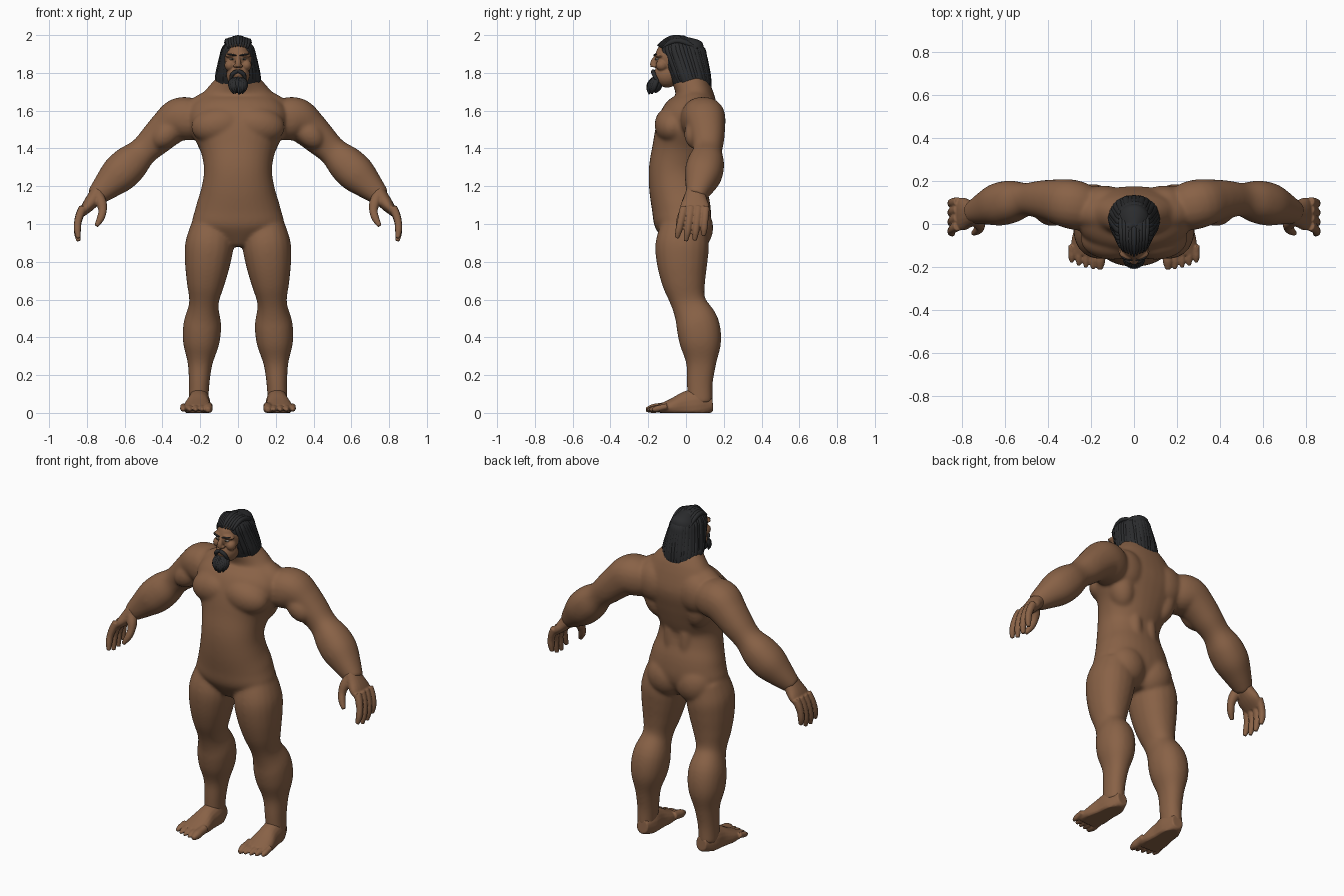
import bpy, bmesh, math, random
from mathutils import Vector, Matrix, Euler

random.seed(4)
if "Cube" in bpy.data.objects:
    bpy.data.objects.remove(bpy.data.objects["Cube"])

ACROSS, BACK, UP = Matrix.Identity(3)
STEPS = 4
SIDES = {"left": 1, "right": -1}


def material(name, red, green, blue):
    mat = bpy.data.materials.new(name)
    mat.use_nodes = True
    mat.diffuse_color = (red, green, blue, 1)
    shader = mat.node_tree.nodes["Principled BSDF"]
    shader.inputs["Base Color"].default_value = mat.diffuse_color
    return mat


skin = material("brown skin", .25, .122, .062)
black = material("black hair", .024, .025, .027)
white = material("eye white", .4, .36, .32)
dark = material("dark iris", .03, .02, .01)


def sections(start, end, widths, depths=None, bend=(0, 0, 0), sway=None):
    """Evenly spaced cross-sections along a bowed line, optionally swayed front to back."""
    depths = depths or widths
    start, end, bend = Vector(start), Vector(end), Vector(bend)
    result = []
    for i, (width, depth) in enumerate(zip(widths, depths)):
        t = i / (len(widths) - 1)
        centre = start.lerp(end, t) + bend * math.sin(math.pi * t)
        if sway:
            centre.y += sway[i]
        result.append((*centre, width, depth))
    return result


def resample(rings):
    """Smooth interpolation between cross-sections."""
    padded = [rings[0], *rings, rings[-1]]
    fine = []
    for before, first, second, after in zip(padded, padded[1:], padded[2:], padded[3:]):
        for k in range(STEPS):
            t = k / STEPS
            fine.append([b + (c - a) * t / 2 + (a - 2.5 * b + 2 * c - d / 2) * t ** 2
                         + (3 * b - a - 3 * c + d) * t ** 3 / 2
                         for a, b, c, d in zip(before, first, second, after)])
    return fine + [list(rings[-1])]


def loft(bm, rings, side=1, ref=BACK, sides=20, power=2.2):
    """Closed tube; depth is measured along ref, width across it, nothing below the ground."""
    rings = resample(rings)
    centres = [Vector(ring[:3]) for ring in rings]
    loops = []
    for i, (*_, width, depth) in enumerate(rings):
        ahead, behind = centres[min(i + 1, len(rings) - 1)], centres[max(i - 1, 0)]
        along = (ahead - behind).normalized()
        deep = (ref - along * ref.dot(along)).normalized()
        wide = deep.cross(along)
        loop = []
        for k in range(sides):
            angle = math.tau * k / sides
            c, s = (math.copysign(abs(f) ** (2 / power), f) for f in (math.cos(angle), math.sin(angle)))
            p = centres[i] + wide * c * max(width, .001) + deep * s * max(depth, .001)
            loop.append(bm.verts.new((p.x * side, p.y, max(p.z, 0))))
        loops.append(loop)
    for lower, upper in zip(loops, loops[1:]):
        for k in range(sides):
            bm.faces.new((lower[k], lower[k - 1], upper[k - 1], upper[k]))
    bm.faces.new(loops[0])
    bm.faces.new(loops[-1][::-1])


def blob(bm, loc, size, side=1, roll=0, turn=0):
    """Ellipsoid, mirrored when side is negative."""
    place = Matrix.Translation((loc[0] * side, loc[1], loc[2]))
    rotate = Euler((0, roll * side, turn * side)).to_matrix().to_4x4()
    bmesh.ops.create_icosphere(bm, subdivisions=3, radius=1,
                               matrix=place @ rotate @ Matrix.Diagonal((*size, 1)))


def finish(bm, name, mat, voxel=None, softness=4):
    """Make the object; a voxel size fuses its pieces into one soft surface."""
    bmesh.ops.recalc_face_normals(bm, faces=bm.faces)
    mesh = bpy.data.meshes.new(name)
    bm.to_mesh(mesh)
    bm.free()
    mesh.materials.append(mat)
    mesh.shade_smooth()
    ob = bpy.data.objects.new(name, mesh)
    bpy.context.collection.objects.link(ob)
    if voxel:
        fuse = ob.modifiers.new("fuse", 'REMESH')
        fuse.mode, fuse.voxel_size, fuse.use_smooth_shade = 'VOXEL', voxel, True
        soften = ob.modifiers.new("soften", 'SMOOTH')
        soften.factor, soften.iterations = .5, softness


# Torso and neck, from crotch up
body = bmesh.new()
torso = sections((0, 0, .88), (0, 0, 1.8),
                 widths=(.05, .23, .225, .195, .18, .2, .25, .26, .18, .08),
                 depths=(.08, .145, .155, .15, .147, .155, .16, .15, .1, .08),
                 sway=(-.02, -.018, -.025, -.045, -.05, -.025, 0, .03, .04, -.01))
loft(body, torso, sides=32)

# Leg from hip to heel, with knee and calf
thickness = (.105, .128, .12, .1, .078, .1, .096, .066, .055, .052)
leg = sections((.14, 0, 1), (.21, 0, .05), thickness, [w + .014 for w in thickness], bend=(.01, 0, 0),
               sway=(-.01, -.02, -.02, -.01, .015, .06, .077, .08, .073, .075))

# Arm drops in a straight line once past the shoulder
arm = sections((.18, .06, 1.69), (.76, .05, 1.14),
               widths=(.09, .112, .114, .1, .088, .078, .098, .1, .077, .05), bend=(0, .06, 0))
arm = [(x, y, min(z, 1.555), w, d) for x, y, z, w, d in arm]

for side in SIDES.values():
    loft(body, leg, side)
    loft(body, arm, side)
    # Muscle masses
    chest, shoulder_blade, buttock = (.1, -.072, 1.525), (.14, .1, 1.56), (.095, .03, .98)
    blob(body, chest, (.15, .095, .1), side, roll=.15)
    blob(body, shoulder_blade, (.11, .08, .12), side)
    blob(body, buttock, (.125, .115, .13), side)
    neck_slope, flank, spine = (.13, .05, 1.645), (.15, .06, 1.46), (.05, .045, 1.22)
    blob(body, neck_slope, (.17, .08, .07), side, roll=.35)
    blob(body, flank, (.075, .085, .13), side, roll=.25)
    blob(body, spine, (.05, .065, .2), side)
    biceps, kneecap = (.38, .05, 1.475), (.18, -.045, .59)
    blob(body, biceps, (.09, .06, .065), side, roll=.75)
    blob(body, kneecap, (.05, .035, .06), side)
finish(body, "body", skin, voxel=.007, softness=30)

# Hands and feet
palm = sections((.73, .05, 1.175), (.83, .045, 1.05),
                widths=(.045, .04, .032, .017), depths=(.05, .062, .077, .066))
thumb = sections((.74, .02, 1.15), (.75, -.045, .99), (.028, .028, .022, .02, .011), bend=(-.028, 0, 0))
foot = sections((.2, .14, .05), (.22, -.145, .022),
                widths=(.035, .058, .062, .075, .075), depths=(.04, .085, .078, .048, .022))
for label, side in SIDES.items():
    hand = bmesh.new()
    loft(hand, palm, side)
    loft(hand, thumb, side)
    # Fingers from index at the front to little finger
    for i in range(4):
        tip = .908 + .01 * (i - 1.3) ** 2
        finger = sections((.82, .038 * i - .01, 1.09), (.845, .047 * i - .048, tip),
                          (.021, .021, .019, .018, .011), bend=(.016, 0, 0))
        loft(hand, finger, side)
    finish(hand, f"{label}_hand", skin, voxel=.005)
    sole = bmesh.new()
    loft(sole, foot, side, ref=UP)
    # Toes shrink outward from the big toe
    for i in range(5):
        x, r = .158 + .033 * i, .016 if i else .024
        toe = sections((x, -.1, .035), (x, i * i * .002 - .212, .016), (r, r, r, r / 2))
        loft(sole, toe, side, ref=UP)
    finish(sole, f"{label}_foot", skin, voxel=.005)

# Head: skull, jaw, chin, lips and nose
head = bmesh.new()
blob(head, (0, -.06, 1.88), (.076, .105, .1))
blob(head, (0, -.1, 1.79), (.062, .07, .068))
blob(head, (0, -.15, 1.755), (.034, .03, .03))
blob(head, (0, -.158, 1.792), (.028, .017, .014))
nose = sections((0, -.15, 1.9), (0, -.175, 1.83), (.009, .011, .016, .014), bend=(0, -.008, 0))
loft(head, nose)
for side in SIDES.values():
    brow, cheek, nostril = (.034, -.143, 1.895), (.044, -.128, 1.84), (.016, -.168, 1.837)
    blob(head, brow, (.036, .022, .014), side, roll=.12, turn=.3)
    blob(head, cheek, (.028, .032, .03), side)
    blob(head, nostril, (.011, .012, .009), side)
finish(head, "head", skin, voxel=.004, softness=8)

# Eyes and eyebrows
for label, side in SIDES.items():
    for part, loc, size, turn, mat in (
            ("eyeball", (.031, -.152, 1.873), (.013, .012, .006), 0, white),
            ("iris", (.031, -.16, 1.873), (.006, .005, .005), 0, dark),
            ("eyebrow", (.033, -.162, 1.896), (.027, .007, .005), .3, black)):
        feature = bmesh.new()
        blob(feature, loc, size, side, turn=turn, roll=-turn / 2)
        finish(feature, f"{label}_{part}", mat)

# Hair: a cap, with hanging locks that follow it and end raggedly
cap = sections((0, .035, 1.735), (0, -.045, 1.985),
               widths=(.11, .11, .1, .088, .072, .02), depths=(.09, .103, .11, .115, .112, .03))
hair = bmesh.new()
loft(hair, cap, sides=32)
locks = 29
for i in range(locks):
    angle = math.radians(-50 + 280 * i / (locks - 1))
    c, s = math.cos(angle), math.sin(angle)
    r = random.uniform(.014, .02)
    path = [(w * c, y + d * s, z, r, r * .6) for x, y, z, w, d in reversed(cap)]
    x, y = path[-1][:2]
    path.append((x * 1.08, y * 1.05, random.uniform(1.685, 1.715), .004, .003))
    loft(hair, path, ref=Vector((c, s, 0)), sides=8)
# Strands swept back over the crown
for i in range(-4, 5):
    x = .013 * i
    drop = abs(x) * .45
    strand = sections((x, -.15 + drop, 1.943 - drop / 2), (x * 1.2, .06, 1.95 - drop),
                      (.004, .012, .014, .013, .005), bend=(0, -.01, .041))
    loft(hair, strand, ref=UP, sides=8)
finish(hair, "hair", black)

# Chin beard with a ragged fringe, and moustache
beard = bmesh.new()
loft(beard, sections((0, -.15, 1.77), (0, -.178, 1.7), (.034, .042, .037, .018), (.026, .036, .036, .02)))
tufts = 14
for i in range(tufts):
    angle = math.pi * (1 + i / (tufts - 1))
    c, s = math.cos(angle), math.sin(angle)
    tuft = sections((.033 * c, .025 * s - .15, 1.77), (.024 * c, .018 * s - .178, random.uniform(1.685, 1.7)),
                    (.008, .012, .01, .002), bend=(.012 * c, .012 * s, 0))
    loft(beard, tuft, ref=Vector((c, s, 0)), sides=8)
for side in SIDES.values():
    moustache = sections((0, -.174, 1.81), (.036, -.15, 1.755), (.01, .011, .01, .008), bend=(.012, -.008, .01))
    loft(beard, moustache, side, sides=10)
finish(beard, "beard", black)
